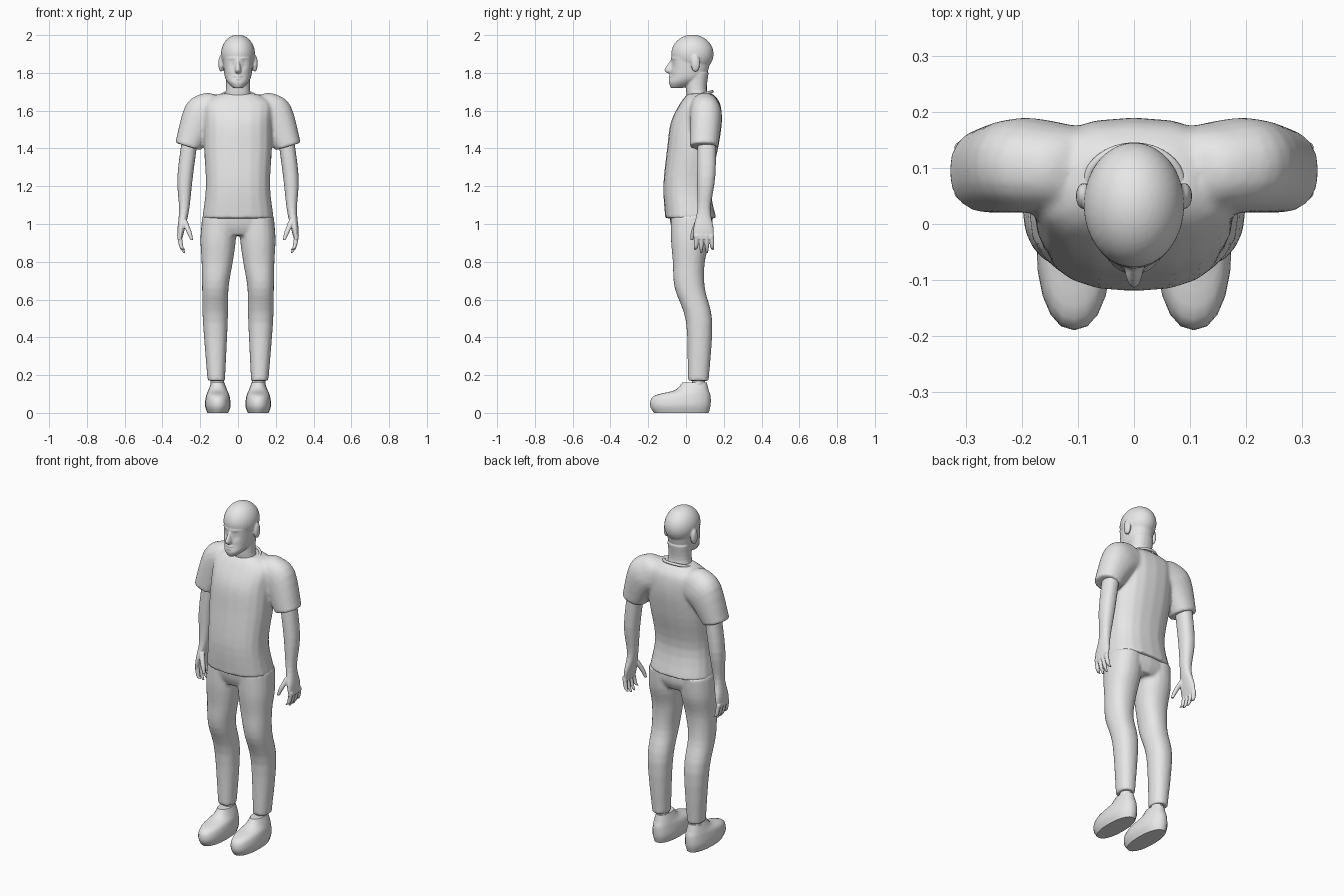
import bpy
import bmesh
from math import cos, sin, pi, exp, copysign, radians
from mathutils import Matrix, Vector

start_cube = bpy.data.objects.get("Cube")
if start_cube:
    bpy.data.objects.remove(start_cube, do_unlink=True)

shade = (0.8, 0.8, 0.8, 1)
grey = bpy.data.materials.new("light grey")
grey.use_nodes = True
grey.diffuse_color = shade
grey.node_tree.nodes["Principled BSDF"].inputs["Base Color"].default_value = shade


def smooth_rings(rings, steps=4):
    """Pass a flowing curve through the key rings."""
    keys = [Vector(ring) for ring in rings]
    result = []
    for i in range(len(keys) - 1):
        start, end = keys[i], keys[i + 1]
        before = keys[max(i - 1, 0)]
        after = keys[min(i + 2, len(keys) - 1)]
        for step in range(steps):
            t = step / steps
            bend = (end - before) * (t * (1 - t) ** 2) - (after - start) * (t * t * (1 - t))
            blend = t * t * (3 - 2 * t)
            result.append(start.lerp(end, blend) + bend / 2)
    return result + [keys[-1]]


def rounded(value, power):
    return copysign(abs(value) ** power, value)


def loft(bm, rings, sides=20, power=0.9, mirror=False):
    """Skin rings of height, centre x, half width, front y, back y, sideways slope."""
    for side in ((1, -1) if mirror else (1,)):
        loops = []
        for z, x, width, front, back, slope in smooth_rings(rings):
            loop = []
            for i in range(sides):
                angle = 2 * pi * i / sides
                across = width * rounded(cos(angle), power)
                along = (back - front) / 2 * rounded(sin(angle), power)
                place = (side * (x + across), (front + back) / 2 + along, z + slope * across)
                loop.append(bm.verts.new(place))
            loops.append(loop)
        for low, high in zip(loops, loops[1:]):
            for i in range(sides):
                j = (i + 1) % sides
                bm.faces.new((low[i], low[j], high[j], high[i]))
        bm.faces.new(loops[0])
        bm.faces.new(loops[-1])


def upright(rings, x=0):
    """Level rings around one vertical line: height, half width, front y, back y."""
    return [(z, x, width, front, back, 0) for z, width, front, back in rings]


def rod(bm, points, radii):
    """A mirrored pair of round tubes through the points."""
    rings = [(z, x, r, y - r, y + r, 0) for (x, y, z), r in zip(points, radii)]
    loft(bm, rings, sides=10, power=1, mirror=True)


def ball(bm, centre, radii):
    matrix = Matrix.Translation(centre) @ Matrix.Diagonal(radii).to_4x4()
    bmesh.ops.create_uvsphere(bm, u_segments=32, v_segments=24, radius=1, matrix=matrix)


def finish(name, bm, voxel=0, relaxing=4):
    """Make the object, fusing its overlapping solids when a voxel size is given."""
    bmesh.ops.recalc_face_normals(bm, faces=bm.faces)
    mesh = bpy.data.meshes.new(name)
    bm.to_mesh(mesh)
    bm.free()
    mesh.materials.append(grey)
    obj = bpy.data.objects.new(name, mesh)
    bpy.context.collection.objects.link(obj)
    bpy.ops.object.select_all(action='DESELECT')
    obj.select_set(True)
    bpy.context.view_layer.objects.active = obj
    bpy.ops.object.shade_smooth_by_angle(angle=radians(50))
    if voxel:
        remesh = obj.modifiers.new("fuse", 'REMESH')
        remesh.mode = 'VOXEL'
        remesh.voxel_size = voxel
        remesh.use_smooth_shade = True
        relax = obj.modifiers.new("relax", 'SMOOTH')
        relax.iterations = relaxing


# Shirt: torso with a sloping sleeve on each side
bm = bmesh.new()
loft(bm, upright([(1.03, .19, -.11, .16),
                  (1.2, .17, -.12, .13),
                  (1.4, .18, -.1, .17),
                  (1.54, .18, -.08, .19),
                  (1.64, .18, -.03, .18),
                  (1.69, .1, .01, .14)]), power=.82)
loft(bm, [(1.41, .265, .067, .02, .17, .3),
          (1.56, .2, .08, .02, .19, .8),
          (1.6, .13, .06, .02, .18, 1.5),
          (1.6, .07, .03, .03, .17, 2.5)], mirror=True)
finish("shirt", bm, voxel=.009)

# Collar band, dipping at the front
bpy.ops.mesh.primitive_torus_add(major_radius=.085, minor_radius=.008,
                                 location=(0, .07, 1.68), rotation=(.3, 0, 0))
collar = bpy.context.object
collar.name = "collar"
collar.scale.y = .85
collar.data.materials.append(grey)
bpy.ops.object.shade_smooth_by_angle(angle=radians(50))

# Trousers: seat and two legs
bm = bmesh.new()
loft(bm, upright([(.94, .1, -.06, .12), (.99, .18, -.08, .14), (1.06, .18, -.09, .14)]))
loft(bm, [(.17, .115, .046, .01, .12, 0),
          (.48, .12, .066, 0, .14, 0),
          (.66, .12, .07, -.06, .1, 0),
          (.8, .11, .083, -.07, .1, 0),
          (.92, .105, .094, -.08, .13, 0),
          (1.04, .1, .09, -.08, .14, 0)], mirror=True)
finish("trousers", bm, voxel=.009)

# Shoes with a raised tongue, and the ankles inside them
bm = bmesh.new()
loft(bm, upright([(0, .055, -.17, .12),
                  (.04, .068, -.19, .13),
                  (.09, .062, -.17, .13),
                  (.12, .05, -.06, .12),
                  (.16, .035, -.02, .11)], x=.107), mirror=True)
finish("shoes", bm)
bm = bmesh.new()
rod(bm, [(.11, .06, .1), (.11, .07, .2)], [.036, .036])
finish("ankles", bm)

# Arms running into the palms
bm = bmesh.new()
loft(bm, [(.92, .308, .012, .04, .146, 0),
          (.98, .3, .02, .04, .146, 0),
          (1.08, .285, .027, .06, .13, 0),
          (1.25, .28, .041, .06, .155, 0),
          (1.48, .25, .042, .06, .16, 0)], mirror=True)

# Fingers fan out and curl inward, with shorter outer ones
for finger in range(4):
    spread = finger - 1.5
    tip = .845 + .008 * spread ** 2
    rod(bm, [(.284, .096 + .031 * spread, tip),
             (.3, .096 + .029 * spread, .88),
             (.31, .096 + .026 * spread, .94)], [.006, .011, .013])

# Thumbs
rod(bm, [(.245, .03, .915), (.26, .04, .96), (.285, .065, 1.02)], [.008, .014, .016])
finish("arms", bm, voxel=.004, relaxing=2)

# Head: skull, face and neck
bm = bmesh.new()
ball(bm, (0, .034, 1.9), (.09, .112, .102))
loft(bm, upright([(1.72, .025, -.08, -.02),
                  (1.75, .055, -.09, .06),
                  (1.79, .072, -.08, .11),
                  (1.88, .08, -.08, .13)]), sides=32)
loft(bm, upright([(1.64, .08, .01, .13), (1.71, .064, 0, .11), (1.8, .066, 0, .12)]))

# Eye sockets pressed into the face
for vert in bm.verts:
    if vert.co.y < 0:
        gap = (abs(vert.co.x) - .033) ** 2 + (vert.co.z - 1.85) ** 2
        vert.co.y += .012 * exp(-gap / .0003)

# Nose, lips and ears
loft(bm, upright([(1.795, .012, -.09, 0), (1.815, .018, -.115, 0), (1.87, .01, -.08, 0)]))
for height in (1.768, 1.782):
    ball(bm, (0, -.07, height), (.026, .022, .008))
for side in (1, -1):
    ball(bm, (side * .09, .05, 1.85), (.014, .024, .045))
finish("head", bm, voxel=.005, relaxing=3)
